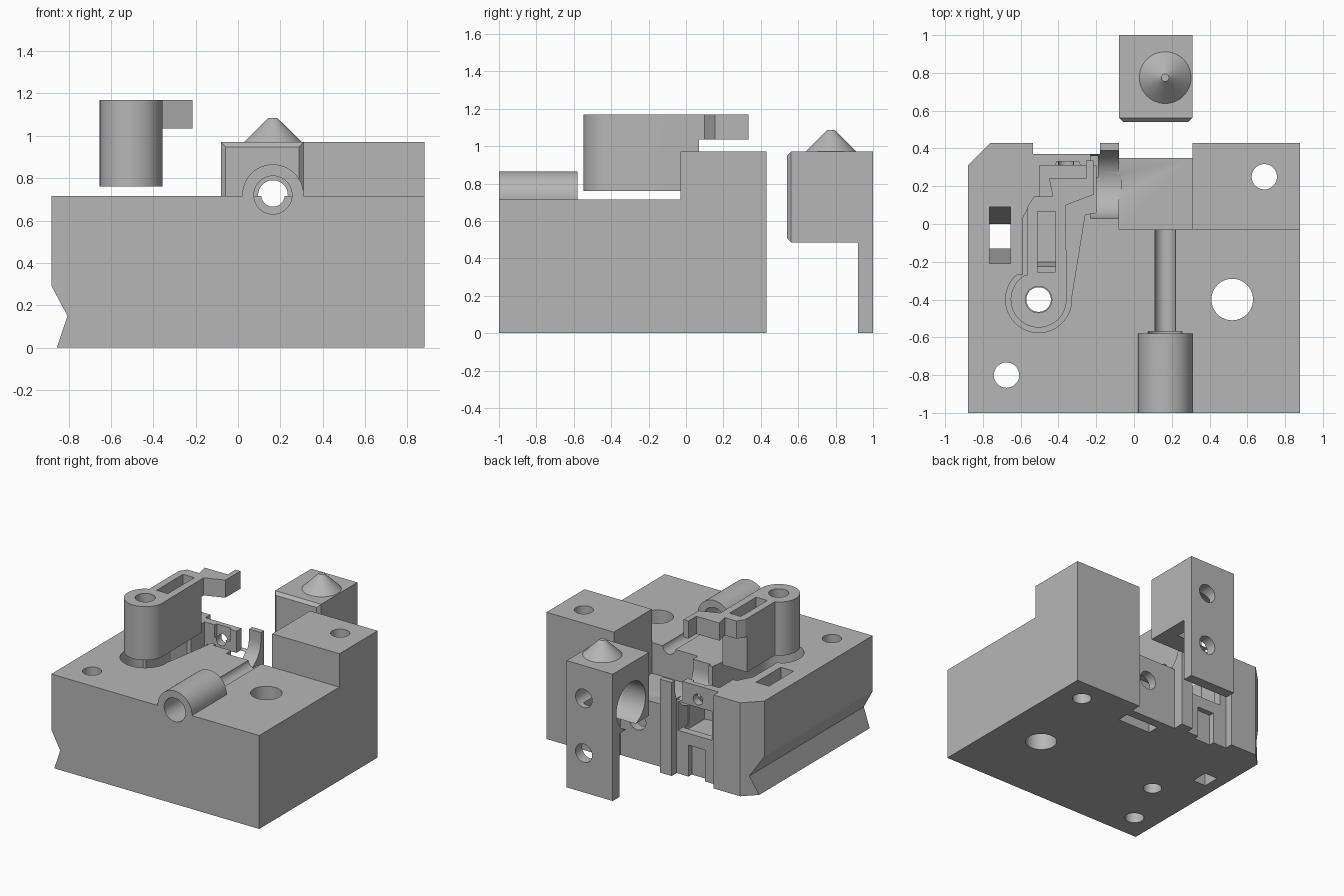
import bpy, bmesh, math
from mathutils import Vector

cube = bpy.data.objects.get("Cube")
if cube:
    bpy.data.objects.remove(cube, do_unlink=True)

grey = bpy.data.materials.new("plain grey")
grey.use_nodes = True
grey.diffuse_color = (0.47, 0.47, 0.47, 1)
grey.node_tree.nodes["Principled BSDF"].inputs["Base Color"].default_value = grey.diffuse_color


def prism(name, pts, axis, lo, hi):
    """Extrude a 2D outline along an axis."""
    place = {"X": lambda u, v, w: (w, u, v),
             "Y": lambda u, v, w: (u, w, v),
             "Z": lambda u, v, w: (u, v, w)}[axis]
    bm = bmesh.new()
    face = bm.faces.new([bm.verts.new(place(u, v, lo)) for u, v in pts])
    new = bmesh.ops.extrude_face_region(bm, geom=[face])["geom"]
    shift = Vector(place(0, 0, hi - lo))
    bmesh.ops.translate(bm, vec=shift, verts=[g for g in new if isinstance(g, bmesh.types.BMVert)])
    bmesh.ops.recalc_face_normals(bm, faces=bm.faces)
    mesh = bpy.data.meshes.new(name)
    bm.to_mesh(mesh)
    bm.free()
    mesh.materials.append(grey)
    ob = bpy.data.objects.new(name, mesh)
    bpy.context.collection.objects.link(ob)
    return ob


def arc(cu, cv, r, start=0, sweep=360, n=48):
    count = n if sweep == 360 else n + 1
    return [(cu + r * math.cos(math.radians(start + sweep * i / n)),
             cv + r * math.sin(math.radians(start + sweep * i / n))) for i in range(count)]


def box(name, x0, x1, y0, y1, z0, z1):
    return prism(name, [(x0, y0), (x1, y0), (x1, y1), (x0, y1)], "Z", z0, z1)


def rod(name, u, v, r, axis, lo, hi):
    return prism(name, arc(u, v, r), axis, lo, hi)


def apply(ob, mod):
    with bpy.context.temp_override(object=ob, active_object=ob, selected_objects=[ob]):
        bpy.ops.object.modifier_apply(modifier=mod.name)


def combine(ob, tools, operation="DIFFERENCE"):
    for tool in tools:
        mod = ob.modifiers.new("cut", "BOOLEAN")
        mod.operation = operation
        mod.solver = "EXACT"
        mod.object = tool
        apply(ob, mod)
        bpy.data.objects.remove(tool, do_unlink=True)


TOP, TALL = 0.715, 0.97
PIVOT = (-0.505, -0.4)

# Base body with a notched left side
base = prism("base_block", [(-0.855, 0), (0.88, 0), (0.88, TOP), (-0.88, TOP),
                            (-0.88, 0.29), (-0.805, 0.15)], "Y", -1, 0.43)
combine(base, [box("shoulder", 0.31, 0.88, -0.03, 0.43, 0.2, TALL),
               rod("barrel", 0.165, 0.72, 0.145, "Y", -1, -0.58)], "UNION")

# Rear openings, carriage pocket and the cross groove
combine(base, [
    prism("corner_cut", [(-0.95, 0.24), (-0.95, 0.6), (-0.76, 0.6), (-0.76, 0.43), (-0.88, 0.31)],
          "Z", -0.1, 1),
    box("carriage_pocket", -0.08, 0.31, -0.03, 0.5, 0.48, 1.2),
    box("plate_recess", -0.08, 0.31, 0.35, 0.5, -0.1, 1.2),
    box("rear_recess", -0.535, -0.18, 0.37, 0.5, -0.1, 1.2),
    prism("cross_groove", arc(0.21, 0.65, 0.18, 180, 180, 24) + [(0.39, 0.9), (0.03, 0.9)],
          "X", -0.23, -0.07),
])

# Lever pocket
pocket = arc(*PIVOT, 0.175, 130, 235, 32) + [
    (-0.26, 0.05), (-0.2, 0.06), (-0.2, 0.31), (-0.5, 0.31), (-0.5, 0.145),
    (-0.53, 0.14), (-0.59, 0.03), (-0.59, -0.27)]
combine(base, [
    prism("lever_pocket", pocket, "Z", 0.3, 1),
    box("rear_window", -0.48, -0.19, 0.25, 0.5, 0.33, 0.55),
    rod("rear_hole", -0.36, 0.61, 0.04, "Y", 0.25, 0.5),
    box("rear_slot", -0.42, -0.28, 0.33, 0.5, -0.1, 0.24),
    prism("rear_bite", [(-0.41, 0.33), (-0.29, 0.33), (-0.27, 0.25), (-0.43, 0.25)], "Z", 0.62, 1),
])

# Bores and slots in the base
combine(base, [rod("bore", x, y, r, "Z", -0.1, 1.2) for x, y, r in
               [(0.69, 0.25, 0.067), (0.52, -0.4, 0.11), (-0.675, -0.8, 0.067), (*PIVOT, 0.065)]])
combine(base, [
    rod("barrel_bore", 0.165, 0.72, 0.09, "Y", -1.1, -0.57),
    rod("pin_channel", 0.165, 0.72, 0.055, "Y", -0.7, 0.1),
    rod("screw_hole", 0.165, 0.3, 0.07, "Y", 0.05, 0.5),
    box("nut_slot", 0.02, 0.3, 0.19, 0.28, -0.1, 0.4),
    prism("side_slot", [(-0.21, 0.8), (0.09, 0.8), (0.09, 0.5), (0, 0.2), (0, -0.1),
                        (-0.13, -0.1), (-0.13, 0.2), (-0.21, 0.5)], "X", -0.765, -0.655),
])

# Carriage with a hanging rear plate
carriage = prism("carriage", [(0.54, 0.485), (0.92, 0.485), (0.92, 0), (1, 0), (1, TALL), (0.54, TALL)],
                 "X", -0.08, 0.31)
bm = bmesh.new()
bm.from_mesh(carriage.data)
front = [e for e in bm.edges if all(v.co.y < 0.55 for v in e.verts)]
bmesh.ops.bevel(bm, geom=front, offset=0.022, segments=1, affect="EDGES")
bm.to_mesh(carriage.data)
bm.free()
combine(carriage, [
    rod("side_bore", 0.78, 0.65, 0.175, "X", -0.2, 0.2),
    rod("pin_bore", 0.165, 0.72, 0.07, "Y", 0.4, 1.1),
    rod("screw_bore", 0.165, 0.3, 0.07, "Y", 0.8, 1.1),
])

# Pointed stud on the carriage
bpy.ops.mesh.primitive_cone_add(vertices=48, radius1=0.137, radius2=0.02, depth=0.115,
                                location=(0.165, 0.775, TALL + 0.0575))
stud = bpy.context.object
stud.name = "carriage_stud"
stud.data.materials.append(grey)

# Lever: deep pivot body and a shallow hooked nose
body = arc(*PIVOT, 0.148, 120, 240, 32) + [(-0.36, 0.07), (-0.565, 0.07), (-0.565, -0.27)]
lever = prism("lever", body, "Z", 0.76, 1.17)
nose = [(-0.565, 0), (-0.36, 0), (-0.36, 0.1), (-0.215, 0.155), (-0.215, 0.335), (-0.255, 0.335),
        (-0.255, 0.24), (-0.45, 0.24), (-0.43, 0.145), (-0.53, 0.145), (-0.565, 0.09)]
combine(lever, [prism("nose", nose, "Z", 1.035, 1.17)], "UNION")
combine(lever, [
    rod("pivot_hole", *PIVOT, 0.07, "Z", 0.7, 1.3),
    prism("spring_slot", [(-0.255, 1.3), (0.065, 1.3), (0.065, 1.0), (-0.2, 1.0), (-0.225, 1.1),
                          (-0.255, 1.1)], "X", -0.51, -0.415),
])

# Smooth round walls, keep edges sharp
for ob in (base, carriage, stud, lever):
    bpy.ops.object.select_all(action="DESELECT")
    ob.select_set(True)
    bpy.context.view_layer.objects.active = ob
    bpy.ops.object.shade_smooth_by_angle(angle=math.radians(25))
